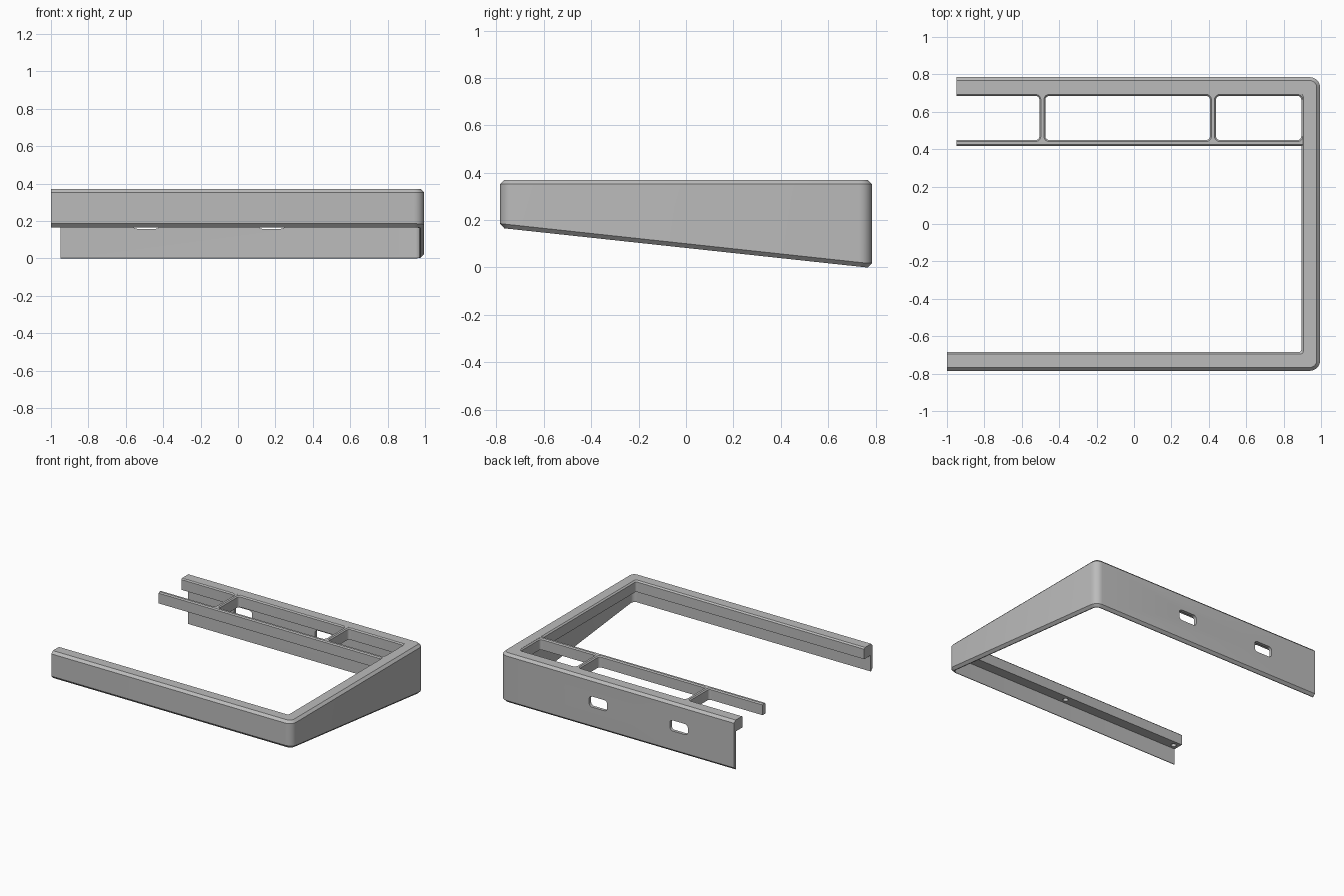
import bpy, bmesh, math
from mathutils import Vector

cube = bpy.data.objects.get("Cube")
if cube:
    bpy.data.objects.remove(cube, do_unlink=True)

TOP, LIP_Z = 0.37, 0.285          # top surface, underside of the lip
HX, HY = 0.995, 0.785             # outer faces
WALL, LIP, CH = 0.024, 0.1, 0.018  # wall thickness, lip width, chamfer
FRONT_END, BACK_END = -1.0, -0.95

grey = bpy.data.materials.new("light grey")
grey.use_nodes = True
COLOR = (0.5, 0.5, 0.5, 1)
grey.diffuse_color = COLOR
grey.node_tree.nodes["Principled BSDF"].inputs["Base Color"].default_value = COLOR


def finish(name, bm):
    bmesh.ops.recalc_face_normals(bm, faces=bm.faces)
    mesh = bpy.data.meshes.new(name)
    bm.to_mesh(mesh)
    bm.free()
    ob = bpy.data.objects.new(name, mesh)
    bpy.context.collection.objects.link(ob)
    mesh.materials.append(grey)
    return ob


def loft(name, rings, loop):
    """Skin rings of equal length; loop closes every ring."""
    bm = bmesh.new()
    rows = [[bm.verts.new(p) for p in ring] for ring in rings]
    n = len(rows[0])
    for a, b in zip(rows, rows[1:]):
        for i in range(n if loop else n - 1):
            j = (i + 1) % n
            bm.faces.new((a[i], a[j], b[j], b[i]))
    bm.faces.new(rows[0])
    bm.faces.new(rows[-1])
    return finish(name, bm)


def arc(cx, cy, r, start, steps=6):
    angles = [math.radians(start + 90 * i / steps) for i in range(steps + 1)]
    return [(cx + r * math.cos(a), cy + r * math.sin(a)) for a in angles]


def rounded(x0, x1, y0, y1, r):
    return (arc(x1 - r, y0 + r, r, -90) + arc(x1 - r, y1 - r, r, 0)
            + arc(x0 + r, y1 - r, r, 90) + arc(x0 + r, y0 + r, r, 180))


def cut(target, cutter):
    cutter.hide_render = True
    cutter.hide_viewport = True
    mod = target.modifiers.new(cutter.name, 'BOOLEAN')
    mod.operation, mod.solver, mod.object = 'DIFFERENCE', 'EXACT', cutter


def bottom(y):
    return 0.165 * (HY - 0.02 - y) / (2 * HY - 0.04)


def outline(d):
    """Open three-sided plan line, inset by d, with rounded corners."""
    r = max(0.055 - d, 0.015)
    x, y = HX - d, HY - d
    return ([(FRONT_END, -y)] + arc(x - r, -y + r, r, -90)
            + arc(x - r, y - r, r, 0) + [(BACK_END, y)])


# Sloped frame: cross-section of inset, height, and whether it rides the slope
section = [(0, CH, True), (0, TOP - CH, False), (CH, TOP, False),
           (LIP - 0.01, TOP, False), (LIP, TOP - 0.01, False),
           (LIP, LIP_Z, False), (WALL, LIP_Z, False),
           (WALL, 0, True), (CH, 0, True)]
lines = [[(x, y, z + bottom(min(y, HY - 0.02)) if slope else z)
          for x, y in outline(d)] for d, z, slope in section]
frame = loft("sloped_frame", list(zip(*lines)), True)

# Cable slots through the back wall
for i, x in enumerate((0.18, -0.49)):
    plan = rounded(x - 0.075, x + 0.075, 0.158, 0.238, 0.025)
    cut(frame, loft(f"slot_cutter_{i}",
                    [[(u, y, v) for u, v in plan] for y in (0.73, 0.82)], True))

# Blind screw holes under the front lip
for i, x in enumerate((0.0, -0.96)):
    plan = rounded(x - 0.018, x + 0.018, -0.743, -0.707, 0.0179)
    cut(frame, loft(f"hole_cutter_{i}",
                    [[(u, v, z) for u, v in plan] for z in (0.27, 0.33)], True))

# Rear shelf grid: a chamfered slab with three windows
T = TOP - 0.0004
profile = [(0.417, LIP_Z), (0.417, T - 0.008), (0.425, T), (0.71, T),
           (0.71, LIP_Z)]
shelf = loft("rear_shelf_grid",
             [[(x, y, z) for y, z in profile] for x in (BACK_END, 0.92)], True)
for i, (x0, x1) in enumerate(((-1.2, -0.506), (-0.474, 0.406), (0.438, 0.8945))):
    rings = []
    for grow, z in ((0, 0.25), (0, T - 0.008), (0.018, T + 0.01)):
        plan = rounded(x0 - grow, x1 + grow, 0.449 - grow, 0.6845 + grow,
                       0.02 + grow)
        rings.append([(x, y, z) for x, y in plan])
    cut(shelf, loft(f"window_cutter_{i}", rings, True))

# Smooth the rounded corners, keep the chamfers crisp
for ob in (frame, shelf):
    bpy.ops.object.select_all(action='DESELECT')
    ob.select_set(True)
    bpy.context.view_layer.objects.active = ob
    for mod in list(ob.modifiers):
        bpy.ops.object.modifier_apply(modifier=mod.name)
    bpy.ops.object.shade_smooth_by_angle(angle=math.radians(25))
